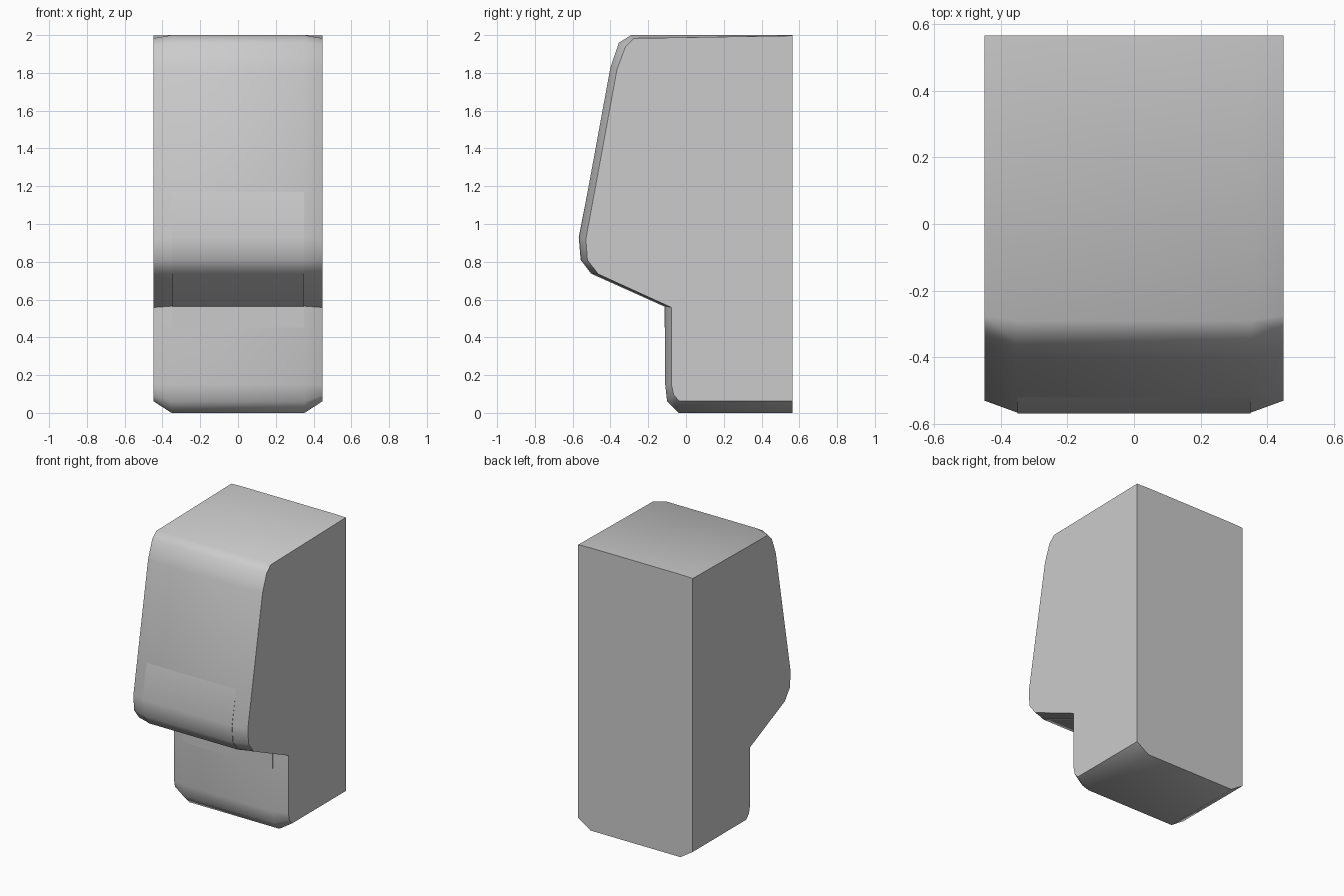
import bpy, bmesh, math

cube = bpy.data.objects.get("Cube")
if cube:
    bpy.data.objects.remove(cube, do_unlink=True)

grey = bpy.data.materials.new("light grey plastic")
grey.use_nodes = True
colour = (0.6, 0.6, 0.6, 1)
grey.diffuse_color = colour
grey.node_tree.nodes["Principled BSDF"].inputs["Base Color"].default_value = colour


def loft(name, sections):
    """Skin matching closed (y, z) profiles placed at successive x positions."""
    bm = bmesh.new()
    rings = [[bm.verts.new((x, y, z)) for y, z in prof] for x, prof in sections]
    n = len(rings[0])
    for a, b in zip(rings, rings[1:]):
        for i in range(n):
            j = (i + 1) % n
            bm.faces.new((a[i], a[j], b[j], b[i]))
    bm.faces.new(rings[0])
    bm.faces.new(rings[-1])
    bmesh.ops.recalc_face_normals(bm, faces=bm.faces)
    mesh = bpy.data.meshes.new(name)
    bm.to_mesh(mesh)
    bm.free()
    mesh.materials.append(grey)
    obj = bpy.data.objects.new(name, mesh)
    bpy.context.collection.objects.link(obj)
    bpy.ops.object.select_all(action='DESELECT')
    obj.select_set(True)
    bpy.context.view_layer.objects.active = obj
    bpy.ops.object.shade_smooth_by_angle(angle=math.radians(42))
    return obj


# Housing: full profile in the middle, drawn in slightly at both sides
middle = [(0.565, 2.0), (-0.29, 2.0), (-0.355, 1.96), (-0.40, 1.83),
          (-0.565, 0.93), (-0.555, 0.81), (-0.50, 0.74), (-0.11, 0.565),
          (-0.11, 0.15), (-0.10, 0.06), (-0.04, 0.0), (0.565, 0.0)]
side = [(0.565, 1.997), (-0.275, 1.983), (-0.32, 1.94), (-0.365, 1.82),
        (-0.53, 0.92), (-0.522, 0.81), (-0.465, 0.735), (-0.077, 0.558),
        (-0.077, 0.15), (-0.065, 0.095), (-0.035, 0.062), (0.565, 0.062)]
loft("housing", [(-0.448, side), (-0.352, middle), (0.352, middle), (0.448, side)])

# Thin outlet panel wrapping the lip, the underside and the top of the neck
t = 0.003
outer = [(-0.521, 1.17), (-0.565 - t, 0.93), (-0.555 - t, 0.81),
         (-0.50 - t, 0.74 - t), (-0.11 - t, 0.565 - t), (-0.11 - t, 0.452)]
inner = [(-0.10, 0.452), (-0.10, 0.575), (-0.49, 0.75),
         (-0.545, 0.815), (-0.555, 0.93), (-0.511, 1.17)]
loft("outlet_panel", [(-0.35, outer + inner), (0.35, outer + inner)])
